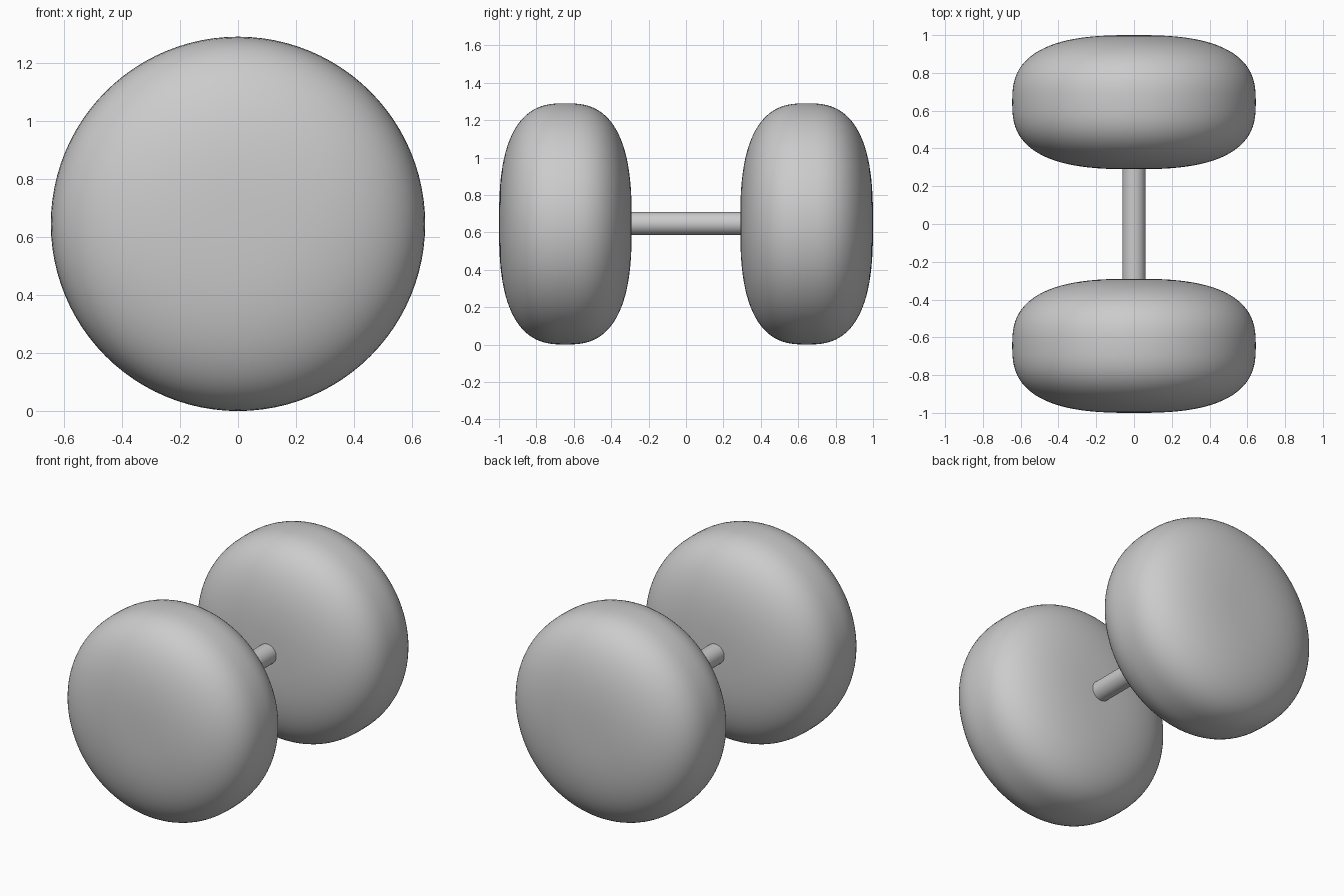
import bpy, bmesh, math
from mathutils import Matrix, Vector

if "Cube" in bpy.data.objects:
    bpy.data.objects.remove(bpy.data.objects["Cube"])

R, HALF, Y = 0.645, 0.355, 0.645   # head radius, half thickness, offset
N = 2.7                            # roundness of the head profile


def spow(v):
    return math.copysign(abs(v) ** (2 / N), v)


def make_head(name, y):
    # rounded disc: superellipse profile spun around the bar axis
    bm = bmesh.new()
    steps = 48
    prof = []
    for i in range(steps + 1):
        a = -math.pi / 2 + math.pi * i / steps
        r = 0.0 if i in (0, steps) else R * spow(math.cos(a))
        prof.append(bm.verts.new((r, HALF * spow(math.sin(a)), 0)))
    edges = [bm.edges.new(p) for p in zip(prof, prof[1:])]
    bmesh.ops.spin(bm, geom=prof + edges, cent=(0, 0, 0), axis=(0, 1, 0),
                   angle=2 * math.pi, steps=96, use_duplicate=False)
    bmesh.ops.remove_doubles(bm, verts=bm.verts, dist=1e-5)
    finish(bm, name, (0, y, R))


def finish(bm, name, loc):
    bmesh.ops.recalc_face_normals(bm, faces=bm.faces)
    me = bpy.data.meshes.new(name)
    bm.to_mesh(me)
    bm.free()
    ob = bpy.data.objects.new(name, me)
    ob.location = loc
    bpy.context.collection.objects.link(ob)
    bpy.ops.object.select_all(action='DESELECT')
    ob.select_set(True)
    bpy.context.view_layer.objects.active = ob
    bpy.ops.object.shade_smooth_by_angle(angle=math.radians(40))


# two round heads
make_head("front_head", -Y)
make_head("back_head", Y)

# handle bar, ends buried in the heads
bm = bmesh.new()
bmesh.ops.create_cone(bm, cap_ends=True, segments=48, radius1=0.062, radius2=0.062,
                      depth=0.8, matrix=Matrix.Rotation(math.pi / 2, 4, 'X'))
finish(bm, "handle_bar", (0, 0, 0.647))
